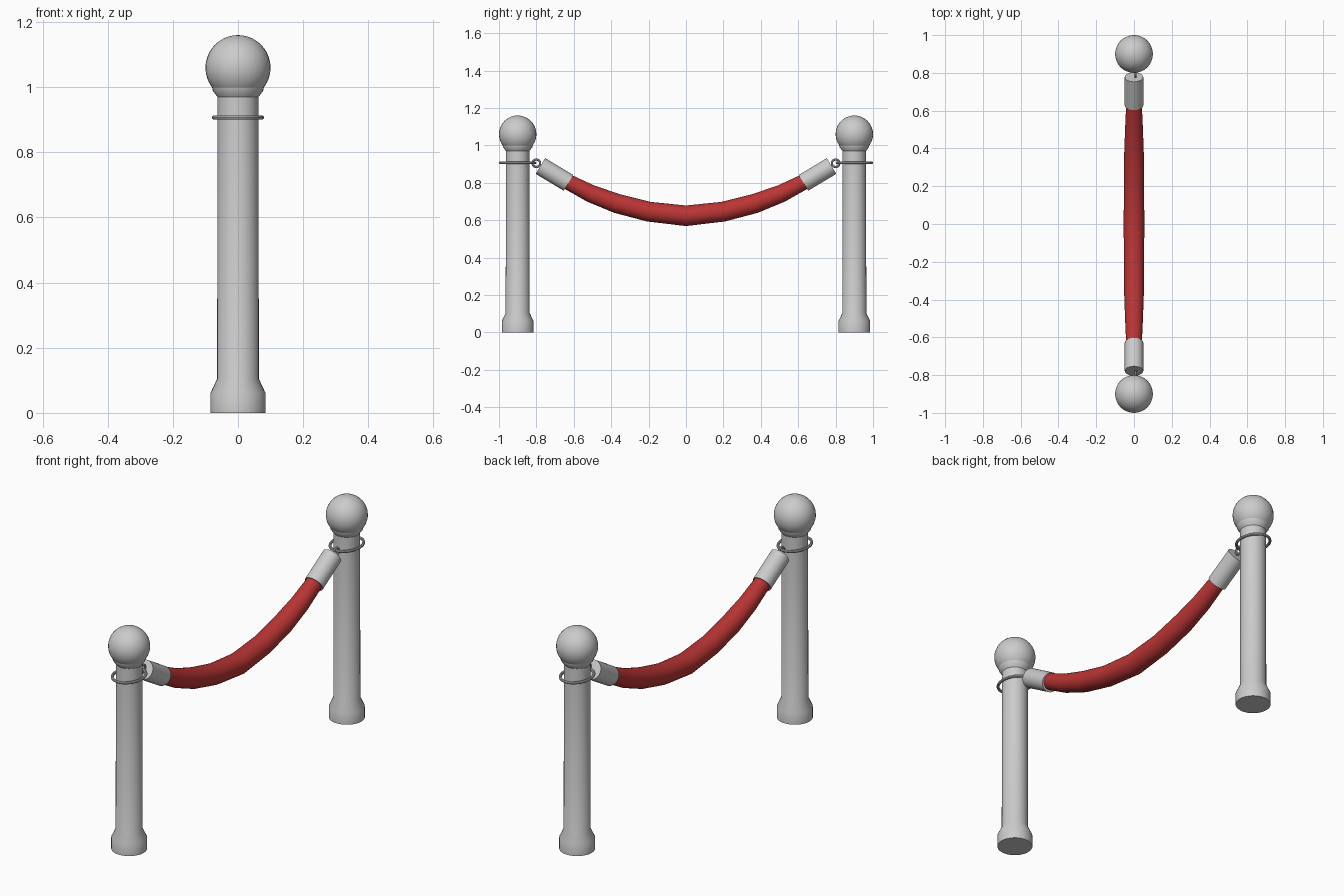
import bpy, bmesh, math
from mathutils import Vector, Matrix

if "Cube" in bpy.data.objects:
    bpy.data.objects.remove(bpy.data.objects["Cube"])


def finish(name, bm, material=None):
    bmesh.ops.recalc_face_normals(bm, faces=bm.faces)
    me = bpy.data.meshes.new(name)
    bm.to_mesh(me)
    bm.free()
    ob = bpy.data.objects.new(name, me)
    bpy.context.collection.objects.link(ob)
    if material:
        me.materials.append(material)
    bpy.ops.object.select_all(action='DESELECT')
    ob.select_set(True)
    bpy.context.view_layer.objects.active = ob
    bpy.ops.object.shade_smooth_by_angle(angle=math.radians(30))
    return ob


def skin(bm, rings, closed=False):
    n = len(rings[0])
    pairs = list(zip(rings, rings[1:]))
    if closed:
        pairs.append((rings[-1], rings[0]))
    for a, b in pairs:
        for i in range(n):
            j = (i + 1) % n
            bm.faces.new((a[i], a[j], b[j], b[i]))
    if not closed:
        bm.faces.new(rings[0])
        bm.faces.new(rings[-1])


def lathe(name, profile, loc, sides=32):
    bm = bmesh.new()
    skin(bm, [[bm.verts.new(Vector(loc) + Vector((r * math.cos(i * math.tau / sides),
                                                  r * math.sin(i * math.tau / sides), z)))
               for i in range(sides)] for r, z in profile])
    return finish(name, bm)


def torus(name, matrix, major, minor, stretch=0.0, n=40, m=10):
    bm = bmesh.new()
    rings = []
    for i in range(n):
        a = i * math.tau / n
        ring = []
        for k in range(m):
            b = k * math.tau / m
            r = major + minor * math.cos(b)
            ring.append(bm.verts.new(matrix @ Vector((r * math.cos(a), (r + stretch) * math.sin(a),
                                                      minor * math.sin(b)))))
        rings.append(ring)
    skin(bm, rings, closed=True)
    return finish(name, bm)


def tube(name, path, sides=32, material=None):
    # path entries are (y, z, radius) in the x = 0 plane
    bm = bmesh.new()
    pts = [Vector((0, y, z)) for y, z, r in path]
    rings = []
    for i, p in enumerate(pts):
        t = (pts[min(i + 1, len(pts) - 1)] - pts[max(i - 1, 0)]).normalized()
        x = Vector((1, 0, 0))
        up = x.cross(t)
        rings.append([bm.verts.new(p + path[i][2] * (x * math.cos(a) + up * math.sin(a)))
                      for a in (k * math.tau / sides for k in range(sides))])
    skin(bm, rings)
    return finish(name, bm, material)


red = bpy.data.materials.new("red_velvet")
red.diffuse_color = (0.5, 0.035, 0.035, 1)
red.use_nodes = True
red.node_tree.nodes["Principled BSDF"].inputs["Base Color"].default_value = red.diffuse_color

post_profile = [(0.085, 0), (0.085, 0.06), (0.064, 0.105), (0.063, 0.97),
                (0.078, 0.99), (0.08, 1.005), (0.05, 1.01)]

for s, tag in ((-1, "front"), (1, "back")):
    # post with flared foot and collar, ball on top
    lathe(tag + "_post", post_profile, (0, 0.9 * s, 0))
    bm = bmesh.new()
    bmesh.ops.create_uvsphere(bm, u_segments=32, v_segments=20, radius=0.1,
                              matrix=Matrix.Translation((0, 0.9 * s, 1.06)))
    finish(tag + "_ball", bm)
    # oval ring around the post
    torus(tag + "_post_ring", Matrix.Translation((0, 0.9 * s, 0.907)), 0.073, 0.007, 0.02)
    # small hook ring standing in the rope plane
    torus(tag + "_hook_ring", Matrix.Translation((0.008, 0.8 * s, 0.905)) @
          Matrix.Rotation(math.pi / 2, 4, 'Y'), 0.02, 0.006, n=24)
    # metal sleeve on the rope end
    tube(tag + "_rope_sleeve", [(0.628 * s, 0.80, 0.049), (0.778 * s, 0.89, 0.049)])

# sagging rope, thicker in the middle
half = [(0.2, 0.646, 0.053), (0.37, 0.69, 0.052), (0.51, 0.743, 0.047), (0.66, 0.82, 0.04)]
path = [(-y, z, r) for y, z, r in reversed(half)] + [(0, 0.624, 0.055)] + half
tube("rope", path, material=red)
